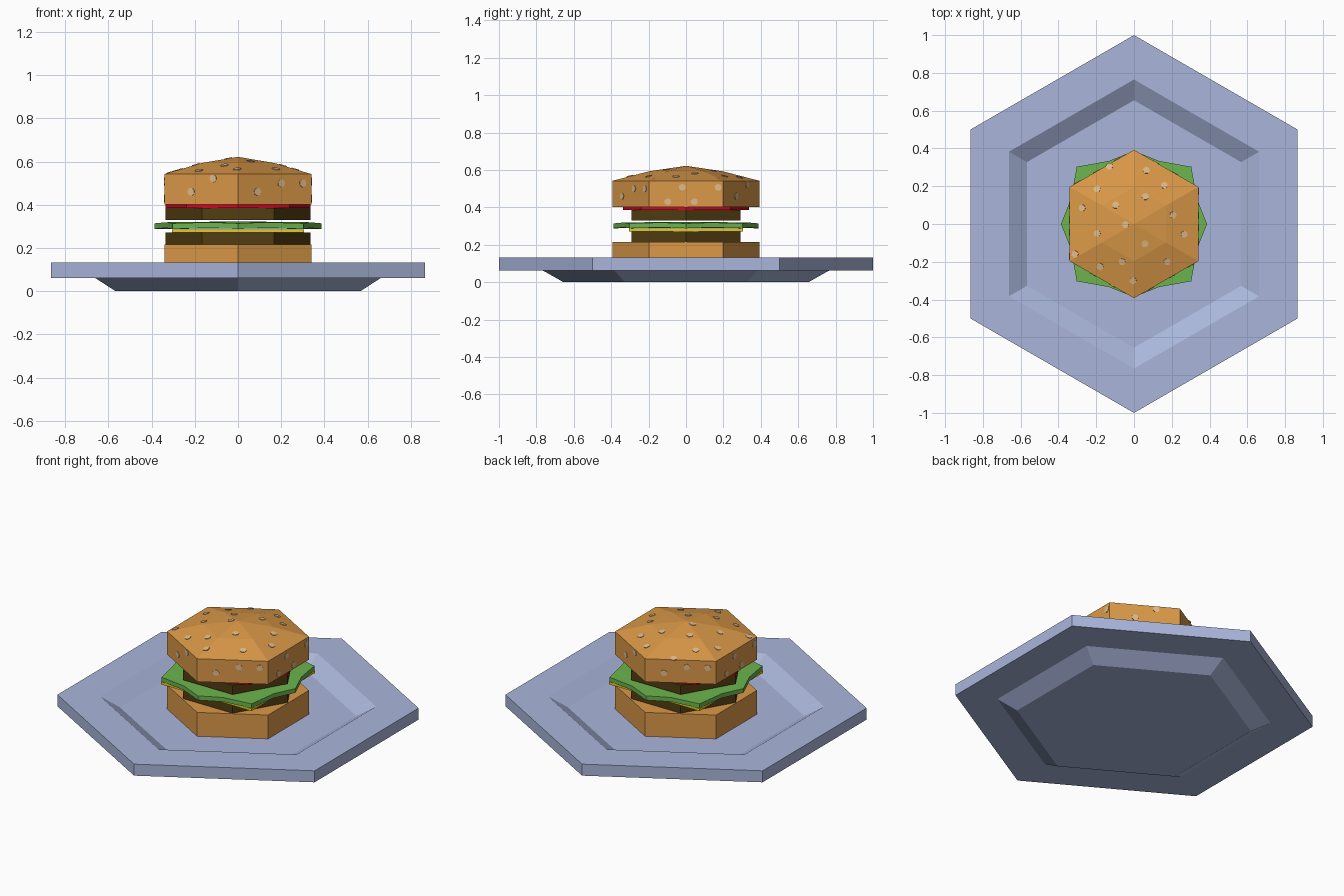
import bpy, bmesh, math
from mathutils import Vector
from mathutils.bvhtree import BVHTree

if "Cube" in bpy.data.objects:
    bpy.data.objects.remove(bpy.data.objects["Cube"])


def material(name, rgb):
    m = bpy.data.materials.new(name)
    m.diffuse_color = (*rgb, 1)
    m.use_nodes = True
    m.node_tree.nodes["Principled BSDF"].inputs["Base Color"].default_value = m.diffuse_color
    return m


PLATE = material("plate_blue", (0.40, 0.47, 0.71))
BUN = material("bun_brown", (0.71, 0.32, 0.065))
SEED = material("seed_cream", (0.75, 0.50, 0.26))
MEAT = material("patty_brown", (0.085, 0.047, 0.006))
CHEESE = material("cheese_yellow", (0.80, 0.60, 0.015))
LEAF = material("lettuce_green", (0.15, 0.46, 0.075))
TOMATO = material("tomato_red", (0.62, 0.002, 0.015))


def finish(bm, name, mat):
    bmesh.ops.recalc_face_normals(bm, faces=bm.faces)
    me = bpy.data.meshes.new(name)
    bm.to_mesh(me)
    me.materials.append(mat)
    ob = bpy.data.objects.new(name, me)
    bpy.context.scene.collection.objects.link(ob)
    return ob


def turned(name, profile, sides, start, mat):
    """Turn an (r, z) profile into a closed faceted solid; r = 0 makes a pole."""
    bm = bmesh.new()
    rings = []
    for r, z in profile:
        if r == 0:
            rings.append([bm.verts.new((0, 0, z))] * sides)
        else:
            angles = [math.radians(start) + math.tau * i / sides for i in range(sides)]
            rings.append([bm.verts.new((r * math.cos(a), r * math.sin(a), z)) for a in angles])
    for a, b in zip(rings, rings[1:]):
        for i in range(sides):
            j = (i + 1) % sides
            bm.faces.new(list(dict.fromkeys((a[i], a[j], b[j], b[i]))))
    if profile[0][0]:
        bm.faces.new(rings[0])
    if profile[-1][0]:
        bm.faces.new(rings[-1])
    return finish(bm, name, mat)


def slab(name, r, z0, z1, sides, start, mat):
    return turned(name, [(r, z0), (r, z1)], sides, start, mat)


# Plate with a sunken middle
turned("plate", [(0.655, 0), (0.765, 0.062), (1, 0.062), (1, 0.132),
                 (0.765, 0.132), (0.655, 0.07)], 6, 90, PLATE)

# Bottom bun, patties, cheese and tomato
slab("bottom_bun", 0.393, 0.07, 0.215, 6, 90, BUN)
slab("lower_patty", 0.335, 0.215, 0.271, 6, 0, MEAT)
slab("cheese_slice", 0.305 * math.sqrt(2), 0.271, 0.286, 4, 45, CHEESE)
slab("upper_patty", 0.335, 0.329, 0.385, 6, 0, MEAT)
slab("tomato_slice", 0.336, 0.385, 0.402, 8, 0, TOMATO)

# Lettuce: eight-pointed leaf with a gentle wave
outline = []
for q in range(4):
    for x, y, dz in ((0.387, 0, 0), (0.334, 0.133, 0.005),
                     (0.303, 0.303, 0), (0.133, 0.334, 0.005)):
        c, s = round(math.cos(q * math.pi / 2)), round(math.sin(q * math.pi / 2))
        outline.append((x * c - y * s, x * s + y * c, dz))
bm = bmesh.new()
low = [bm.verts.new((x, y, 0.288 + d)) for x, y, d in outline]
high = [bm.verts.new((x, y, 0.314 + d)) for x, y, d in outline]
mid_low, mid_high = bm.verts.new((0, 0, 0.292)), bm.verts.new((0, 0, 0.323))
for i in range(16):
    j = (i + 1) % 16
    bm.faces.new((low[i], low[j], high[j], high[i]))
    bm.faces.new((high[i], high[j], mid_high))
    bm.faces.new((low[j], low[i], mid_low))
lettuce = finish(bm, "lettuce", LEAF)
bpy.context.view_layer.objects.active = lettuce
lettuce.select_set(True)
bpy.ops.object.shade_smooth_by_angle(angle=math.radians(40))

# Domed top bun
top_bun = turned("top_bun", [(0.393, 0.402), (0.393, 0.542), (0.196, 0.593), (0, 0.622)],
                 6, 90, BUN)

# Sesame seeds: thin plates laid on the bun surface
bm_bun = bmesh.new()
bm_bun.from_mesh(top_bun.data)
tree = BVHTree.FromBMesh(bm_bun)
seeds = bmesh.new()


def add_seed(origin, direction):
    hit, normal, _, _ = tree.ray_cast(Vector(origin), Vector(direction))
    if hit is None:
        return
    turn = Vector((0, 0, 1)).rotation_difference(normal).to_matrix().to_4x4()
    turn.translation = hit
    bmesh.ops.create_cone(seeds, cap_ends=True, segments=7, radius1=0.019, radius2=0.019,
                          depth=0.006, matrix=turn)


for x, y in ((-.195, .185), (-.13, .305), (.065, .285), (.16, .205), (-.275, .085),
             (-.097, .10), (.06, .145), (.207, .047), (-.195, -.05), (-.045, -.003),
             (.265, -.055), (-.063, -.20), (.058, -.105), (-.312, -.16), (-.18, -.225),
             (.175, -.20), (-.005, -.30)):
    add_seed((x, y, 2), (0, 0, -1))
for s in (1, -1):
    for x, z in ((-.217, .46), (-.115, .522), (.09, .46), (.2, .50), (.3, .50)):
        add_seed((s * x, -2 * s, z), (0, s, 0))
    for y, z in ((-.097, .43), (.045, .43), (-.02, .507), (.172, .507)):
        add_seed((2 * s, s * y, z), (-s, 0, 0))
finish(seeds, "sesame_seeds", SEED)
bm_bun.free()
